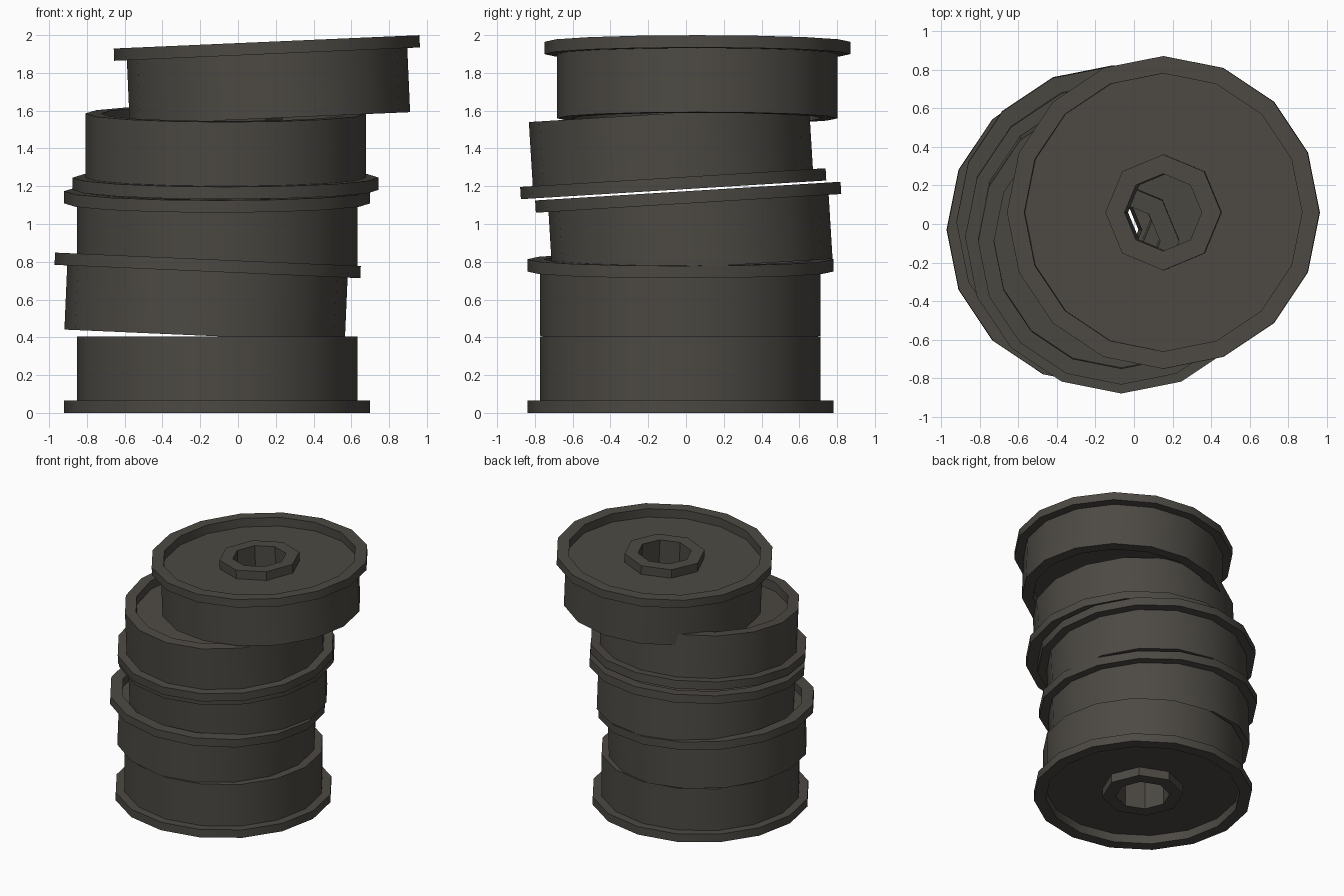
import bpy, bmesh
from math import radians, pi, cos, sin
from mathutils import Matrix

if "Cube" in bpy.data.objects:
    bpy.data.objects.remove(bpy.data.objects["Cube"], do_unlink=True)

iron = bpy.data.materials.new("dark_iron")
iron.use_nodes = True
colour = (0.073, 0.067, 0.057, 1)
iron.diffuse_color = colour
iron.node_tree.nodes["Principled BSDF"].inputs["Base Color"].default_value = colour

HEIGHT = 0.405
HALF = HEIGHT / 2
FLANGE = 0.065   # flange thickness
RECESS = 0.07    # depth of the dished faces


def lathe(name, profile, sides, matrix):
    """Spin a closed (radius, z) profile around z."""
    bm = bmesh.new()
    rings = []
    for i in range(sides):
        a = 2 * pi * i / sides
        rings.append([bm.verts.new((r * cos(a), r * sin(a), z)) for r, z in profile])
    n = len(profile)
    for i in range(sides):
        a, b = rings[i], rings[(i + 1) % sides]
        for j in range(n):
            k = (j + 1) % n
            bm.faces.new((a[j], b[j], b[k], a[k]))
    bmesh.ops.recalc_face_normals(bm, faces=bm.faces)
    mesh = bpy.data.meshes.new(name)
    bm.to_mesh(mesh)
    bm.free()
    mesh.materials.append(iron)
    obj = bpy.data.objects.new(name, mesh)
    bpy.context.collection.objects.link(obj)
    obj.matrix_world = matrix
    bpy.ops.object.select_all(action='DESELECT')
    obj.select_set(True)
    bpy.context.view_layer.objects.active = obj
    bpy.ops.object.shade_smooth_by_angle(angle=radians(30))


# Dished wheel with a flange at its lower edge
wheel_profile = [
    (0.24, -HALF + RECESS), (0.72, -HALF + RECESS), (0.72, -HALF),
    (0.81, -HALF), (0.81, -HALF + FLANGE), (0.743, -HALF + FLANGE),
    (0.743, HALF), (0.66, HALF), (0.66, HALF - RECESS), (0.24, HALF - RECESS),
]
# Octagonal hub with an axle hole
hub_profile = [(0.2, -HALF), (0.3, -HALF), (0.3, HALF), (0.2, HALF)]

# Stack from the bottom: centre, tilt axis, tilt degrees, flange on top
stack = [
    ((-0.11, -0.03, HALF), 'X', 0, False),
    ((-0.168, -0.03, 0.611), 'Y', 2.5, True),
    ((-0.11, 0.022, 0.972), 'X', 3.5, True),
    ((-0.065, -0.078, 1.383), 'X', 3.5, False),
    ((0.16, 0.06, 1.762), 'Y', -2.5, True),
]
for number, (centre, axis, tilt, flipped) in enumerate(stack, 1):
    place = Matrix.Translation(centre) @ Matrix.Rotation(radians(tilt), 4, axis)
    if flipped:
        place = place @ Matrix.Rotation(pi, 4, 'X')
    lathe(f"wheel_{number}", wheel_profile, 16, place)
    lathe(f"hub_{number}", hub_profile, 8, place)
